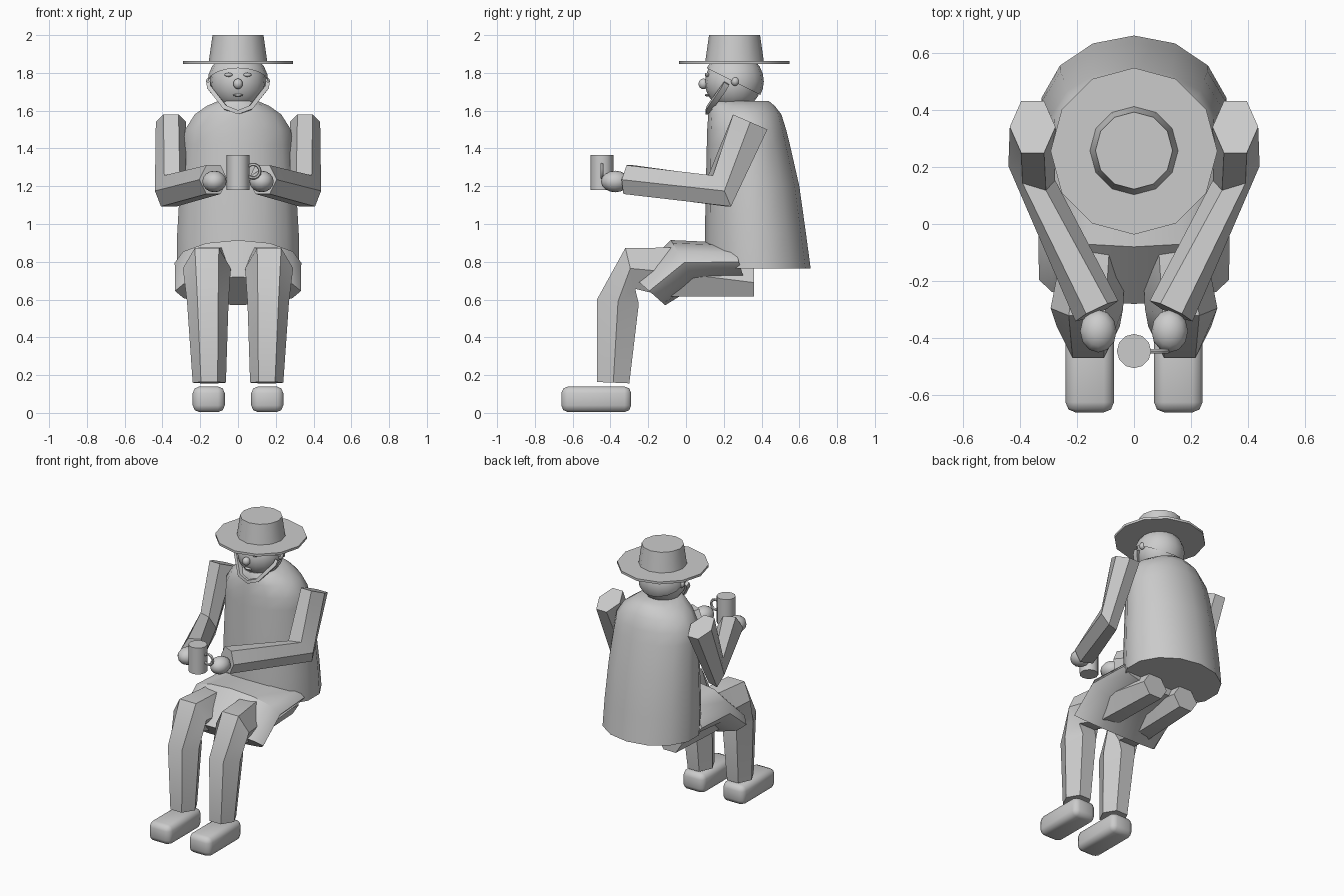
import bpy, bmesh, math
from mathutils import Vector as V, Matrix

if "Cube" in bpy.data.objects:
    bpy.data.objects.remove(bpy.data.objects["Cube"])

grey = bpy.data.materials.new("plain_grey")
grey.diffuse_color = (0.6, 0.6, 0.6, 1)
grey.use_nodes = True
grey.node_tree.nodes["Principled BSDF"].inputs["Base Color"].default_value = grey.diffuse_color


def finish(name, bm, angle=40):
    bmesh.ops.recalc_face_normals(bm, faces=bm.faces)
    me = bpy.data.meshes.new(name)
    bm.to_mesh(me)
    bm.free()
    ob = bpy.data.objects.new(name, me)
    bpy.context.collection.objects.link(ob)
    me.materials.append(grey)
    bpy.ops.object.select_all(action='DESELECT')
    bpy.context.view_layer.objects.active = ob
    ob.select_set(True)
    if angle:
        bpy.ops.object.shade_smooth_by_angle(angle=math.radians(angle))
    return ob


def loft(name, rings, n, angle=40, phase=0.0):
    """Skin closed rings; each ring is (centre, half axis u, half axis v)."""
    bm = bmesh.new()
    loops = []
    for c, u, v in rings:
        ts = [2 * math.pi * i / n + phase for i in range(n)]
        loops.append([bm.verts.new(V(c) + V(u) * math.cos(t) + V(v) * math.sin(t)) for t in ts])
    for a, b in zip(loops, loops[1:]):
        for i in range(n):
            j = (i + 1) % n
            bm.faces.new((a[i], a[j], b[j], b[i]))
    bm.faces.new(loops[0])
    bm.faces.new(loops[-1])
    return finish(name, bm, angle)


def upright(name, levels, n, angle=40, phase=math.pi / 2):
    """Loft of level rings given as (z, x, y, rx, ry)."""
    return loft(name, [((x, y, z), (rx, 0, 0), (0, ry, 0)) for z, x, y, rx, ry in levels],
                n, angle, phase)


def ball(name, c, r, seg=12, rings=8, cut=None):
    bm = bmesh.new()
    bmesh.ops.create_uvsphere(bm, u_segments=seg, v_segments=rings, radius=1,
                              matrix=Matrix.Translation(c) @ Matrix.Diagonal((*r, 1)))
    if cut:
        g = bm.verts[:] + bm.edges[:] + bm.faces[:]
        bmesh.ops.bisect_plane(bm, geom=g, plane_co=cut[0], plane_no=cut[1], clear_inner=True)
    return finish(name, bm, 60)


def box(name, c, size, bevel=0.0, segs=2):
    bm = bmesh.new()
    bmesh.ops.create_cube(bm, size=1, matrix=Matrix.Translation(c) @ Matrix.Diagonal((*size, 1)))
    if bevel:
        bmesh.ops.bevel(bm, geom=bm.edges[:], offset=bevel, segments=segs, affect='EDGES', profile=0.5)
    return finish(name, bm, 50 if bevel else 0)


# Body draped in a cloak, wider at the hem and leaning back
upright("torso", [(z, 0, (f + b) / 2, rx, (b - f) / 2) for z, f, b, rx in (
    (0.765, 0.10, 0.66, 0.332), (0.95, 0.10, 0.635, 0.33), (1.2, 0.105, 0.60, 0.315),
    (1.42, 0.11, 0.55, 0.298), (1.50, 0.112, 0.53, 0.287), (1.58, 0.118, 0.505, 0.235),
    (1.625, 0.122, 0.47, 0.17), (1.65, 0.13, 0.44, 0.11))], 14)

# Lap skirt bending down over the thighs
loft("lap_skirt", [((0, 0.28, 0.80), (0.32, 0, 0), (0, -0.03, 0.10)),
                   ((0, -0.01, 0.795), (0.335, 0, 0), (0, -0.07, 0.12)),
                   ((0, -0.195, 0.645), (0.333, 0, 0), (0, -0.085, 0.075))], 12, 35)

# Head with hair cap, ears, nose and face details
ball("head", (0, 0.25, 1.75), (0.148, 0.15, 0.15), 16, 12)
ball("hair_cap", (0, 0.252, 1.755), (0.160, 0.160, 0.155), 16, 12,
     ((0, 0.25, 1.755), (0, 0.45, 0.9)))
ball("nose", (0, 0.092, 1.742), (0.026, 0.026, 0.028), 10, 8)
ball("mouth", (0, 0.112, 1.682), (0.028, 0.012, 0.007), 8, 6)
for s in (-1, 1):
    ball("eye", (s * 0.05, 0.112, 1.79), (0.022, 0.012, 0.011), 8, 6)
    ball("ear", (s * 0.147, 0.26, 1.755), (0.022, 0.022, 0.024), 8, 6)

# Chin strap running round under the jaw
strap = [(-0.155, 0.215, 1.745), (-0.15, 0.20, 1.72), (-0.066, 0.125, 1.615), (0, 0.118, 1.592)]
strap += [(-x, y, z) for x, y, z in reversed(strap[:-1])]
rings = []
for i, p in enumerate(strap):
    t = (V(strap[min(i + 1, len(strap) - 1)]) - V(strap[max(i - 1, 0)])).normalized()
    u = t.cross(V((0, 1, 0))).normalized()
    rings.append((p, u * 0.016, t.cross(u) * 0.022))
loft("chin_strap", rings, 4, 40, math.pi / 4)

# Hat
upright("hat_brim", [(1.848, 0, 0.255, 0.292, 0.292), (1.864, 0, 0.255, 0.292, 0.292)], 12)
upright("hat_crown", [(1.86, 0, 0.257, 0.155, 0.155), (2.0, 0, 0.257, 0.135, 0.135)], 12)

# Arms, hands, legs and shoes, mirrored left and right
for s, side in ((-1, "left"), (1, "right")):
    loft(side + "_arm", [
        ((s * 0.355, 0.34, 1.54), (s * 0.080, 0, 0), (0, 0.105, -0.046)),
        ((s * 0.358, 0.178, 1.175), (s * 0.082, 0.025, 0), (s * 0.01, 0.055, -0.095)),
        ((s * 0.13, -0.305, 1.235), (s * 0.075, -0.036, 0), (0, -0.01, -0.088))],
        6, 35, 0)
    ball(side + "_hand", (s * 0.125, -0.375, 1.225), (0.064, 0.075, 0.057))
    loft(side + "_leg", [
        ((s * 0.125, 0.36, 0.69), (0.095, 0, 0), (0, 0, 0.085)),
        ((s * 0.14, -0.08, 0.745), (0.11, 0, 0), (0, 0.02, 0.15)),
        ((s * 0.165, -0.295, 0.765), (0.127, 0, 0), (0, -0.03, 0.125)),
        ((s * 0.16, -0.36, 0.59), (0.110, 0, 0), (0, -0.127, 0.015)),
        ((s * 0.152, -0.385, 0.16), (0.088, 0, 0), (0, -0.098, 0.004))],
        6, 35, 0)
    box(side + "_shoe", (s * 0.155, -0.475, 0.072), (0.17, 0.37, 0.136), 0.036)

# Mug with its handle held between the hands
upright("mug", [(1.18, 0, -0.445, 0.06, 0.06), (1.365, 0, -0.445, 0.06, 0.06)], 12)
bpy.ops.mesh.primitive_torus_add(major_segments=14, minor_segments=6, major_radius=0.036,
                                 minor_radius=0.009, location=(0.08, -0.445, 1.28),
                                 rotation=(math.pi / 2, 0, 0))
handle = bpy.context.object
handle.name = "mug_handle"
handle.data.materials.append(grey)
bpy.ops.object.shade_smooth_by_angle()
